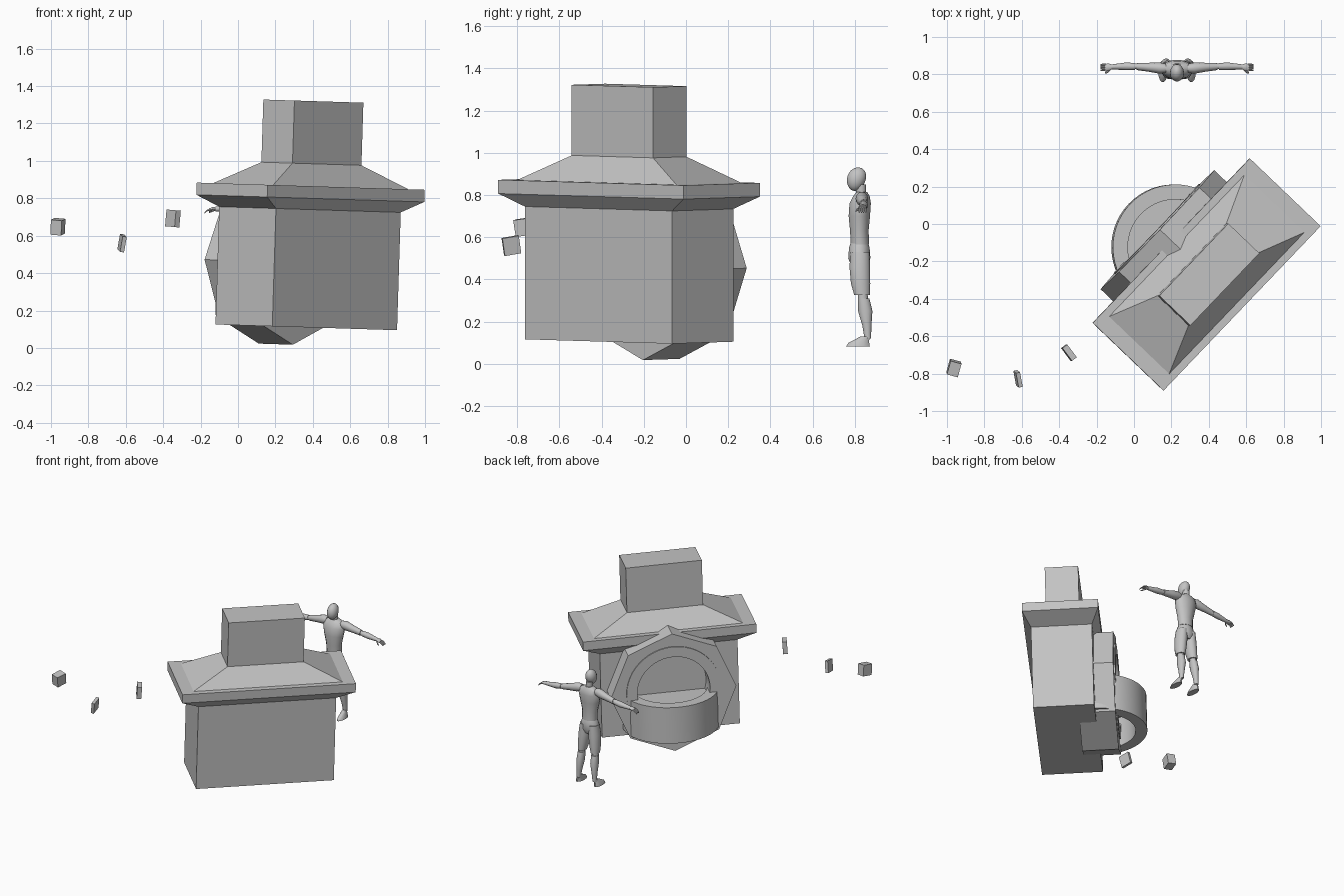
import bpy
import bmesh
from math import sin, cos, pi, radians
from mathutils import Matrix, Vector, Euler

cube = bpy.data.objects.get("Cube")
if cube:
    bpy.data.objects.remove(cube)

stone = bpy.data.materials.new("plain_grey")
stone.use_nodes = True
GREY = (0.55, 0.55, 0.55, 1)
stone.diffuse_color = GREY
stone.node_tree.nodes["Principled BSDF"].inputs["Base Color"].default_value = GREY

# Frame of the fireplace: turned on plan and leaning a little
HEARTH = (Matrix.Translation((0.365, -0.27, 0.11))
          @ Matrix.Rotation(radians(1.8), 4, 'Y')
          @ Matrix.Rotation(radians(46.3), 4, 'Z'))
WORLD = Matrix.Identity(4)


def loft(name, loops, frame=WORLD, closed=False, smooth=True):
    """Skin a row of equal-length loops; cap the ends unless closed."""
    bm = bmesh.new()
    rows = [[bm.verts.new(p) for p in loop] for loop in loops]
    pairs = list(zip(rows, rows[1:]))
    if closed:
        pairs.append((rows[-1], rows[0]))
    else:
        bm.faces.new(rows[0])
        bm.faces.new(rows[-1])
    n = len(rows[0])
    for a, b in pairs:
        for i in range(n):
            j = (i + 1) % n
            bm.faces.new((a[i], a[j], b[j], b[i]))
    bmesh.ops.recalc_face_normals(bm, faces=bm.faces)
    bm.transform(frame)
    mesh = bpy.data.meshes.new(name)
    bm.to_mesh(mesh)
    bm.free()
    if smooth:
        mesh.shade_smooth()
        mesh.set_sharp_from_angle(angle=radians(35))
    mesh.materials.append(stone)
    obj = bpy.data.objects.new(name, mesh)
    bpy.context.scene.collection.objects.link(obj)
    return obj


def rect(hx, hy, z):
    return [Vector((sx * hx, sy * hy, z))
            for sx, sy in ((-1, -1), (1, -1), (1, 1), (-1, 1))]


def disc(r, n, y, z):
    """Upright circle facing along y."""
    return [Vector((r * sin(2 * pi * i / n), y, z + r * cos(2 * pi * i / n)))
            for i in range(n)]


def oval(x, y, z, hx, hy, n=14):
    """Level ellipse."""
    return [Vector((x + hx * cos(2 * pi * i / n), y + hy * sin(2 * pi * i / n), z))
            for i in range(n)]


def tube(name, points, n=12):
    """Limb along x: points of x, y, z, half depth, half height."""
    return loft(name, [[Vector((x, y + hy * cos(2 * pi * i / n), z + hz * sin(2 * pi * i / n)))
                        for i in range(n)] for x, y, z, hy, hz in points])


# Chimney breast, mantel, hood and flue in one stepped outline
loft("chimney_breast", [rect(*s) for s in (
    (0.483, 0.21, 0), (0.483, 0.21, 0.63), (0.608, 0.262, 0.69), (0.608, 0.262, 0.755),
    (0.523, 0.222, 0.755), (0.267, 0.115, 0.875), (0.267, 0.115, 1.21))],
    HEARTH, smooth=False)

# Eight-sided surround with a round recess
MID = 0.345
surround = loft("octagon_surround", [disc(0.44, 8, y, MID) for y in (0.095, 0.347)],
                HEARTH, smooth=False)
cutter = loft("recess_cutter", [disc(0.3, 48, y, MID) for y in (0, 0.5)], HEARTH)
cutter.hide_render = True
cut = surround.modifiers.new("recess", 'BOOLEAN')
cut.object = cutter
cut.solver = 'EXACT'
bpy.context.view_layer.update()
carved = bpy.data.meshes.new_from_object(
    surround.evaluated_get(bpy.context.evaluated_depsgraph_get()))
surround.modifiers.clear()
surround.data = carved
bpy.data.objects.remove(cutter)


# Upright ring round the recess
loft("arch_ring", [disc(r, 48, y, MID + 0.015) for r, y in (
    (0.33, 0.2), (0.33, 0.355), (0.255, 0.355), (0.255, 0.2))], HEARTH, closed=True)


# Level basin ring with its floor
def level(r, z):
    return oval(0, 0.212, z, r, r, 56)


loft("basin_ring", [level(r, z) for r, z in (
    (0.335, 0.05), (0.335, 0.32), (0.255, 0.32), (0.255, 0.05))], HEARTH, closed=True)
loft("basin_floor", [level(0.26, z) for z in (0.27, 0.29)], HEARTH)

# Loose stones
for i, (place, size, turn) in enumerate((
        ((-0.963, -0.77, 0.648), (0.06, 0.075, 0.08), (8, 5, -15)),
        ((-0.62, -0.828, 0.56), (0.022, 0.08, 0.085), (10, 8, 12)),
        ((-0.348, -0.688, 0.692), (0.032, 0.085, 0.09), (3, 4, 37)))):
    pose = Matrix.LocRotScale(Vector(place), Euler([radians(a) for a in turn]), None)
    loft(f"loose_stone_{i + 1}", [rect(size[0] / 2, size[1] / 2, s * size[2] / 2)
                                  for s in (-1, 1)], pose, smooth=False)

# Standing figure: head, trunk and pelvis
CX = 0.23
steps = [pi * (i + 0.3) / 10.6 for i in range(11)]
loft("figure_head", [oval(CX, 0.808 + 0.008 * cos(a), 0.875 + 0.056 * cos(a),
                          0.038 * sin(a), (0.046 + 0.004 * cos(a)) * sin(a)) for a in steps])
loft("figure_neck", [oval(CX, 0.83, z, 0.024, 0.024) for z in (0.79, 0.85)])
loft("figure_trunk", [oval(CX, y, z, hx, hy) for z, y, hx, hy in (
    (0.565, 0.825, 0.055, 0.045), (0.63, 0.822, 0.058, 0.045), (0.7, 0.822, 0.074, 0.052),
    (0.76, 0.826, 0.086, 0.052), (0.795, 0.832, 0.075, 0.04), (0.815, 0.834, 0.03, 0.025))])
loft("figure_pelvis", [oval(CX, 0.822, z, hx, hy) for z, hx, hy in (
    (0.575, 0.05, 0.042), (0.55, 0.062, 0.05), (0.5, 0.072, 0.054), (0.465, 0.045, 0.04))])

# Arms and legs, the same on both sides
for s, side in ((1, "left"), (-1, "right")):
    def leg(part, sections):
        loft(f"figure_{side}_{part}", [oval(CX + s * x, y, z, hx, hy)
                                       for x, y, z, hx, hy in sections])

    def arm(part, sections, n=12):
        tube(f"figure_{side}_{part}", [(CX + s * x, y, z, hy, hz)
                                       for x, y, z, hy, hz in sections], n)

    leg("thigh", ((0.036, 0.825, 0.53, 0.034, 0.046), (0.04, 0.824, 0.46, 0.042, 0.05),
                  (0.048, 0.828, 0.38, 0.038, 0.047), (0.054, 0.835, 0.325, 0.03, 0.038)))
    leg("knee", ((0.055, 0.838, 0.335, 0.022, 0.024), (0.056, 0.84, 0.29, 0.022, 0.024)))
    leg("shin", ((0.056, 0.842, 0.31, 0.026, 0.028), (0.058, 0.85, 0.25, 0.028, 0.035),
                 (0.063, 0.858, 0.18, 0.02, 0.022), (0.067, 0.862, 0.12, 0.015, 0.016)))
    leg("foot", ((0.076, 0.815, 0.082, 0.025, 0.058), (0.075, 0.82, 0.1, 0.022, 0.05),
                 (0.068, 0.85, 0.13, 0.015, 0.02)))
    arm("upper_arm", ((0.06, 0.832, 0.785, 0.024, 0.026), (0.095, 0.834, 0.782, 0.03, 0.033),
                      (0.15, 0.838, 0.77, 0.024, 0.026), (0.215, 0.842, 0.757, 0.019, 0.021)))
    arm("elbow", ((0.205, 0.842, 0.758, 0.015, 0.017), (0.24, 0.843, 0.752, 0.015, 0.017)))
    arm("forearm", ((0.225, 0.842, 0.755, 0.018, 0.019), (0.27, 0.843, 0.75, 0.021, 0.021),
                    (0.35, 0.84, 0.742, 0.013, 0.013)))
    arm("hand", ((0.345, 0.84, 0.742, 0.011, 0.011), (0.365, 0.838, 0.742, 0.02, 0.011),
                 (0.385, 0.836, 0.738, 0.02, 0.008)))
    for k in range(4):
        y = 0.822 + 0.01 * k
        arm(f"finger_{k + 1}", ((0.38, y, 0.739, 0.005, 0.005), (0.397, y, 0.734, 0.005, 0.005),
                                (0.41, y, 0.72, 0.004, 0.005)), 6)
    arm("thumb", ((0.355, 0.828, 0.738, 0.006, 0.006), (0.372, 0.812, 0.73, 0.005, 0.006),
                  (0.385, 0.807, 0.724, 0.004, 0.004)), 6)
